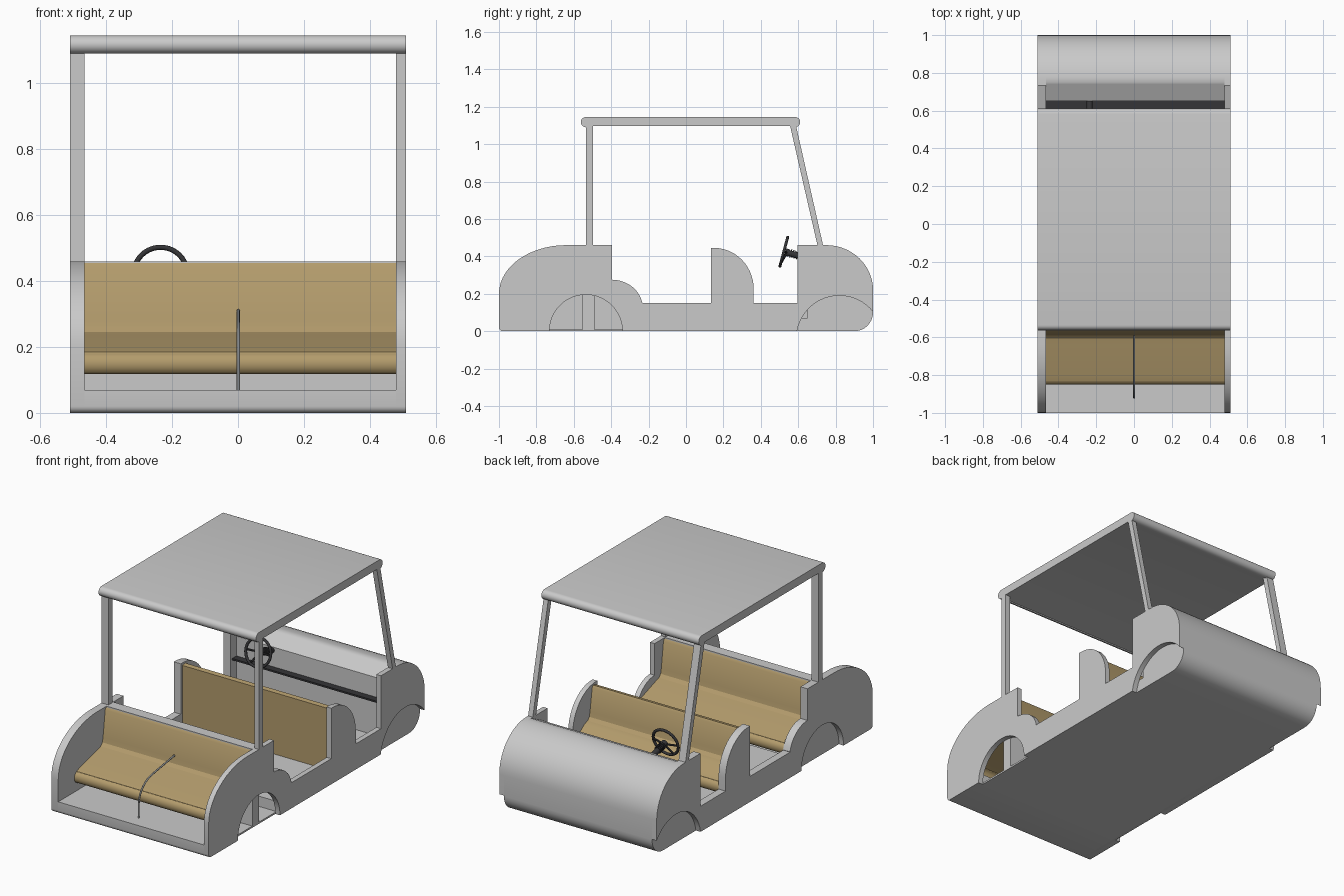
import bpy, bmesh, math
from mathutils import Vector

if "Cube" in bpy.data.objects:
    bpy.data.objects.remove(bpy.data.objects["Cube"])


def material(name, rgb):
    m = bpy.data.materials.new(name)
    m.diffuse_color = (*rgb, 1)
    m.use_nodes = True
    m.node_tree.nodes["Principled BSDF"].inputs["Base Color"].default_value = m.diffuse_color
    return m


GREY = material("body grey", (0.59, 0.59, 0.59))
TAN = material("seat tan", (0.45, 0.33, 0.15))
DARK = material("dark rubber", (0.035, 0.035, 0.038))
METAL = material("grab bar metal", (0.30, 0.31, 0.31))

XL, XR = -0.465, 0.48      # inner faces of the side walls
W = 0.51                   # half width


def arc(cy, cz, ry, rz, a0, a1, n=14):
    """Points of an elliptical arc in the y-z plane, angles in degrees."""
    out = []
    for i in range(n + 1):
        a = math.radians(a0 + (a1 - a0) * i / n)
        out.append((cy + ry * math.cos(a), cz + rz * math.sin(a)))
    return out


def finish(ob, mat, angle=30):
    ob.data.materials.clear()
    ob.data.materials.append(mat)
    bpy.ops.object.select_all(action='DESELECT')
    ob.select_set(True)
    bpy.context.view_layer.objects.active = ob
    bpy.ops.object.shade_smooth_by_angle(angle=math.radians(angle))
    return ob


def extrude(name, pts, x0, x1, mat, closed=True):
    """Sweep a y-z profile along x; open profiles become sheets."""
    bm = bmesh.new()
    a = [bm.verts.new((x0, y, z)) for y, z in pts]
    b = [bm.verts.new((x1, y, z)) for y, z in pts]
    n = len(pts)
    for i in range(n if closed else n - 1):
        j = (i + 1) % n
        bm.faces.new((a[i], a[j], b[j], b[i]))
    if closed:
        bm.faces.new(a[::-1])
        bm.faces.new(b)
    bmesh.ops.recalc_face_normals(bm, faces=bm.faces)
    me = bpy.data.meshes.new(name)
    bm.to_mesh(me)
    bm.free()
    ob = bpy.data.objects.new(name, me)
    bpy.context.collection.objects.link(ob)
    return finish(ob, mat)


def box(name, y0, y1, z0, z1, x0, x1, mat):
    return extrude(name, [(y0, z0), (y1, z0), (y1, z1), (y0, z1)], x0, x1, mat)


def rod(name, p, q, r, mat, sides=16):
    p, q = Vector(p), Vector(q)
    bpy.ops.mesh.primitive_cylinder_add(vertices=sides, radius=r, depth=(q - p).length,
                                        location=(p + q) / 2)
    ob = bpy.context.object
    ob.rotation_euler = (q - p).to_track_quat('Z', 'Y').to_euler()
    ob.name = name
    return finish(ob, mat)


# Side walls: one outline, with or without wheel arches
top_edge = (arc(-0.64, 0.2, 0.36, 0.26, 180, 90) +
            [(-0.395, 0.46), (-0.395, 0.275)] +
            arc(-0.395, 0.12, 0.165, 0.155, 85, 12, 8) +
            [(-0.235, 0.15), (0.135, 0.15), (0.135, 0.445)] +
            arc(0.15, 0.225, 0.212, 0.22, 90, 0) +
            [(0.362, 0.15), (0.595, 0.15), (0.595, 0.46)])
hood_edge = arc(0.75, 0.22, 0.25, 0.24, 90, 0)
rear_round = arc(-0.98, 0.02, 0.02, 0.02, 270, 180, 4)
bumper = arc(0.9, 0.1, 0.1, 0.1, 0, -90, 8)
t0 = math.degrees(math.asin(0.14 / 0.23))
t1 = 180 - math.degrees(math.asin(0.04 / 0.23))
front_arch = arc(0.82, -0.04, 0.23, 0.23, t0 + 1, t1, 20)
rear_arch = arc(-0.535, 0, 0.195, 0.195, 0, 180, 24)
wall = rear_round + top_edge + hood_edge + front_arch + rear_arch
extrude("right_side_wall", wall, XR, W, GREY)
extrude("left_side_wall", wall, -W, -XR, GREY)
extrude("left_wall_liner", rear_round + top_edge + hood_edge + bumper, -XR, XL, GREY)

# Hood, bumper and dashboard
extrude("hood", [(0.65, 0.0), (0.65, 0.41), (0.74, 0.455)] + hood_edge + bumper,
        XL, XR, GREY)
box("dash_shelf", 0.61, 0.652, 0.285, 0.295, XL, XR, DARK)

# Floor, sunk between the rear wheel arches
extrude("rear_floor", rear_round + [(-1, 0.07), (-0.74, 0.07), (-0.74, 0)], XL, XR, GREY)
box("axle_floor", -0.74, -0.33, 0, 0.01, XL, XR, GREY)
box("cabin_floor", -0.33, 0.66, 0, 0.07, XL, XR, GREY)
box("seat_divider", -0.553, -0.49, 0.01, 0.46, XL, XR, GREY)


# Benches: sheet with backrest, rounded crease and rolled front lip
def bench(name, y, d, depth, top, back=None):
    p = list(back or [])
    p += [(0.0, top), (0.008, top - 0.012), (0.028, 0.29), (0.034, 0.262),
          (0.05, 0.245), (0.08, 0.236), (depth - 0.05, 0.195), (depth - 0.02, 0.184)]
    p += arc(depth - 0.025, 0.15, 0.025, 0.032, 75, -60, 8) + [(depth - 0.03, 0.118)]
    extrude(name, [(y + d * a, z) for a, z in p], XL, XR, TAN, closed=False)


bench("rear_facing_seat", -0.557, -1, 0.293, 0.455)
bench("middle_seat", -0.485, 1, 0.25, 0.455)
bench("driver_seat", 0.175, 1, 0.185, 0.435, back=[(-0.025, 0.07), (-0.025, 0.43)])

# Roof with rolled front and rear edges
roof = (arc(0.583, 1.1175, 0.0275, 0.0275, 90, -90, 10) + [(0.56, 1.097), (-0.535, 1.097)] +
        arc(-0.535, 1.1175, 0.0275, 0.0275, 270, 90, 10))
extrude("roof", roof, -W, W, GREY)

# Roof posts
for side, x0, x1 in (("left", -W, XL), ("right", XR, W)):
    box(side + "_rear_post", -0.535, -0.497, 0.45, 1.1, x0, x1, GREY)
    extrude(side + "_windscreen_post",
            [(0.705, 0.45), (0.735, 0.45), (0.588, 1.1), (0.556, 1.1)], x0, x1, GREY)

# Steering wheel, spokes and column
c = Vector((-0.235, 0.523, 0.425))
axis = Vector((0, math.cos(math.radians(15)), -math.sin(math.radians(15))))
up = Vector((0, math.sin(math.radians(15)), math.cos(math.radians(15))))
bpy.ops.mesh.primitive_torus_add(major_radius=0.08, minor_radius=0.008, major_segments=40,
                                 minor_segments=10, location=c,
                                 rotation=(math.radians(75), 0, 0))
bpy.context.object.name = "steering_wheel"
finish(bpy.context.object, DARK, 60)
hub = c + axis * 0.018
for i, a in enumerate((0, 180, 240, 300)):
    r = math.radians(a)
    rod(f"wheel_spoke_{i}", hub, c + 0.079 * (Vector((1, 0, 0)) * math.cos(r) + up * math.sin(r)),
        0.006, DARK, 8)
rod("wheel_hub", c + axis * 0.008, c + axis * 0.03, 0.02, DARK)
rod("steering_column", hub, c + axis * 0.14, 0.016, DARK)
for i in range(4):
    s = 0.035 + i * 0.012
    rod(f"column_ring_{i}", c + axis * s, c + axis * (s + 0.006), 0.022, DARK)

# Curved grab bar in front of the rear-facing seat
cu = bpy.data.curves.new("grab_bar", 'CURVE')
cu.dimensions = '3D'
cu.bevel_depth = 0.005
cu.bevel_resolution = 2
cu.use_fill_caps = True
pts = [(-0.92, 0.065), (-0.92, 0.15)] + arc(-0.77, 0.15, 0.15, 0.13, 170, 100, 8) + [(-0.59, 0.31)]
sp = cu.splines.new('POLY')
sp.points.add(len(pts) - 1)
for q, (y, z) in zip(sp.points, pts):
    q.co = (0.001, y, z, 1)
cu.materials.append(METAL)
bpy.context.collection.objects.link(bpy.data.objects.new("grab_bar", cu))
